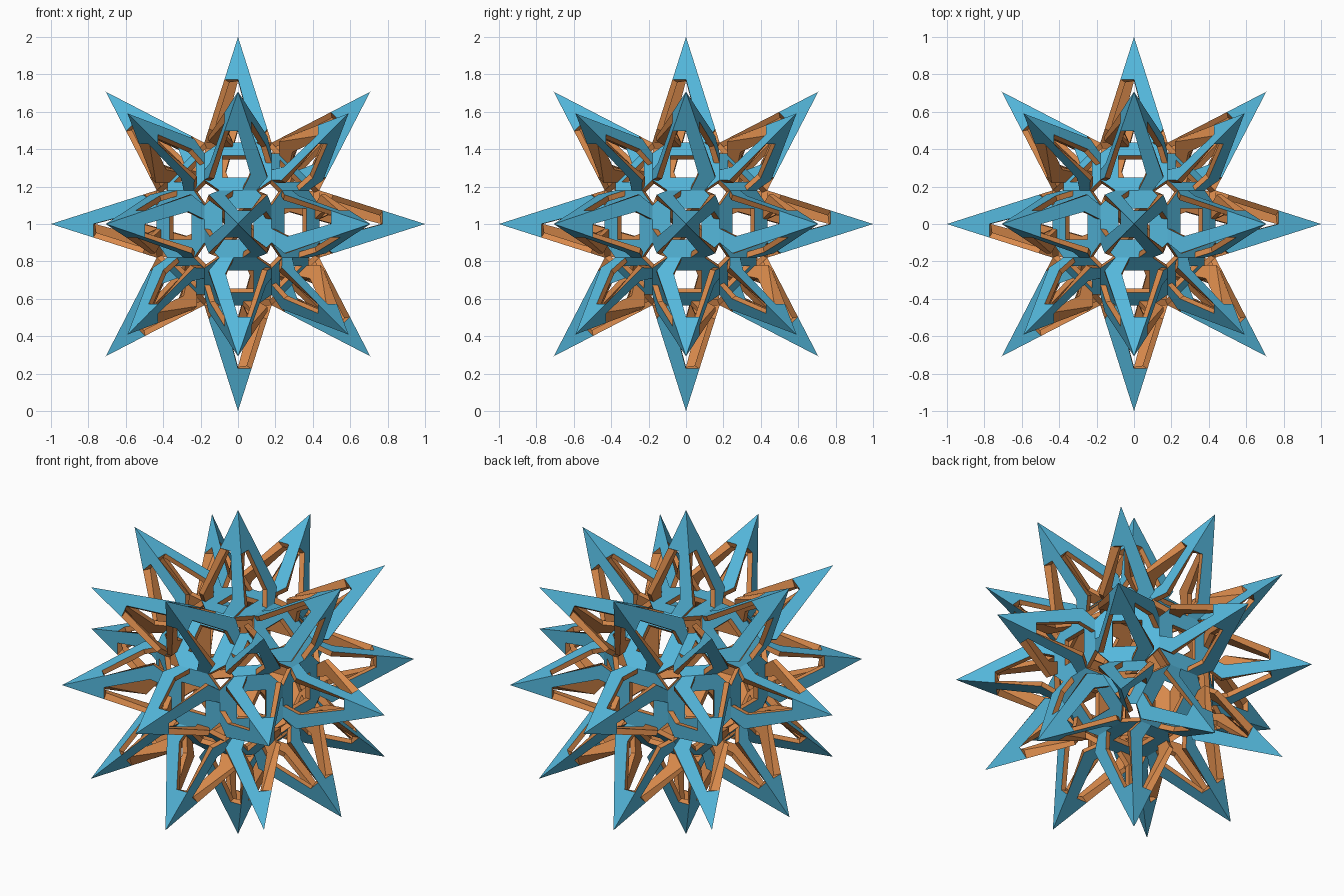
import bpy, bmesh, math
from itertools import product
from mathutils import Vector

if "Cube" in bpy.data.objects:
    bpy.data.objects.remove(bpy.data.objects["Cube"])

A = 0.18                       # half edge length of the core polyhedron
B = A * (1 + math.sqrt(2))
H = 1 - B                      # spike height
SEG = 0.10                     # half length of the bridge on every core edge
WIN = 0.46                     # window size relative to the face
THICK = 0.03
CENTRE = Vector((0, 0, 1))


def material(name, rgb):
    m = bpy.data.materials.new(name)
    m.diffuse_color = (*rgb, 1)
    m.use_nodes = True
    m.node_tree.nodes["Principled BSDF"].inputs["Base Color"].default_value = m.diffuse_color
    return m


BLUE = material("outer_blue", (0.09, 0.48, 0.72))
ORANGE = material("inner_orange", (0.68, 0.25, 0.07))


def shell(name, polys):
    """Weld outward polygons into a sheet and thicken it inward."""
    bm = bmesh.new()
    for p in polys:
        bm.faces.new([bm.verts.new(v + CENTRE) for v in p])
    bmesh.ops.remove_doubles(bm, verts=bm.verts[:], dist=1e-4)
    bm.normal_update()
    outer = bm.faces[:]
    rim = [(l.vert, l.link_loop_next.vert) for f in outer for l in f.loops
           if l.edge.is_boundary]
    inner = {}
    for v in bm.verts[:]:
        n = sum((f.normal for f in v.link_faces), Vector()).normalized()
        spread = max(0.35, min(n.dot(f.normal) for f in v.link_faces))
        inner[v] = bm.verts.new(v.co - n * THICK / spread)
    new = [bm.faces.new([inner[v] for v in reversed(f.verts[:])]) for f in outer]
    new += [bm.faces.new((b, a, inner[a], inner[b])) for a, b in rim]
    for f in new:
        f.material_index = 1
    me = bpy.data.meshes.new(name)
    bm.to_mesh(me)
    bm.free()
    me.materials.append(BLUE)
    me.materials.append(ORANGE)
    ob = bpy.data.objects.new(name, me)
    bpy.context.collection.objects.link(ob)


# Core: rhombicuboctahedron corners, faces found by direction
corners = []
for sx, sy, sz in product((-1, 1), repeat=3):
    for k in range(3):
        c = [A, A, A]
        c[k] = B
        corners.append(Vector((c[0] * sx, c[1] * sy, c[2] * sz)))


def core_face(n):
    top = max(v.dot(n) for v in corners)
    vs = [v for v in corners if v.dot(n) > top - 1e-4]
    mid = sum(vs, Vector()) / len(vs)
    u = (vs[0] - mid).normalized()
    w = n.cross(u)
    vs.sort(key=lambda v: math.atan2((v - mid).dot(w), (v - mid).dot(u)))
    return vs, mid


def frame(vs, mid):
    """Face with a central window and cut-off corners."""
    k = len(vs)
    seg = []
    for i in range(k):
        m = (vs[i] + vs[(i + 1) % k]) / 2
        e = (vs[(i + 1) % k] - vs[i]).normalized() * SEG
        seg.append((m - e, m + e))
    q = [mid.lerp(v, WIN) for v in vs]
    out = []
    for i in range(k):
        out.append([seg[i][0], seg[i][1], q[(i + 1) % k], q[i]])
        out.append([seg[i - 1][1], seg[i][0], q[i]])
    return out


def spike(vs, mid, n):
    """Solid tip with one bent leg down the right ridge of each side."""
    apex = mid + n * H
    out = []
    for i in range(len(vs)):
        b, c = vs[i], vs[(i + 1) % len(vs)]
        m = (b + c) / 2
        e = (c - b).normalized()

        def p(x, h):
            return m + e * x + (apex - m) * h

        out.append([apex, p(-A * 0.4, 0.6), p(0.0, 0.6), p(0.066, 0.16),
                    p(0.025, 0), p(SEG, 0), p(A * 0.87, 0.13), p(A * 0.4, 0.6)])
    return out


# Build the spikes and the pierced core
core = []
for d in product((-1, 0, 1), repeat=3):
    if not any(d):
        continue
    n = Vector(d).normalized()
    vs, mid = core_face(n)
    core += frame(vs, mid)
    shell("spike", spike(vs, mid, n))
shell("pierced_core", core)
